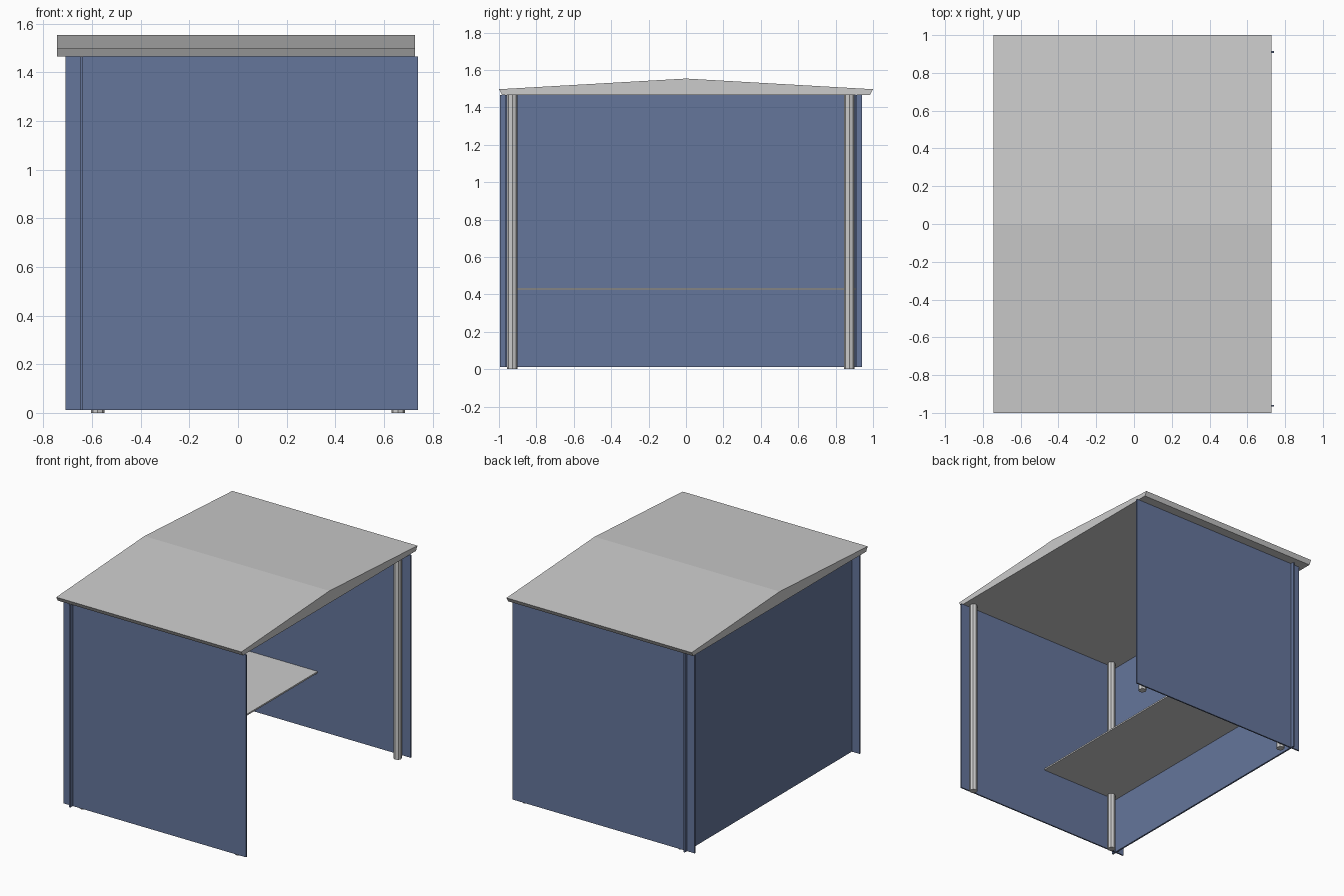
import bpy, bmesh, math

if "Cube" in bpy.data.objects:
    bpy.data.objects.remove(bpy.data.objects["Cube"])


def make_object(name, bm, mat=None):
    bmesh.ops.recalc_face_normals(bm, faces=bm.faces)
    mesh = bpy.data.meshes.new(name)
    bm.to_mesh(mesh)
    bm.free()
    ob = bpy.data.objects.new(name, mesh)
    bpy.context.collection.objects.link(ob)
    if mat:
        mesh.materials.append(mat)
    return ob


def box(name, x, y, z, mat=None):
    bm = bmesh.new()
    bmesh.ops.create_cube(bm, size=1)
    for v in bm.verts:
        for i, (lo, hi) in enumerate((x, y, z)):
            v.co[i] = lo if v.co[i] < 0 else hi
    return make_object(name, bm, mat)


blue = bpy.data.materials.new("blue_panel")
blue.diffuse_color = (0.13, 0.18, 0.33, 1)
blue.use_nodes = True
blue.node_tree.nodes["Principled BSDF"].inputs["Base Color"].default_value = blue.diffuse_color

# Three thin wall panels that cross at the corners; the +x side is open
WALL_Z = (0.012, 1.466)
box("front_wall", (-0.71, 0.74), (-0.967, -0.957), WALL_Z, blue)
box("rear_wall", (-0.71, 0.74), (0.905, 0.915), WALL_Z, blue)
box("left_wall", (-0.649, -0.637), (-0.995, 0.94), WALL_Z, blue)

# Bench shelf spanning the walls
box("bench", (-0.637, 0.0), (-0.957, 0.905), (0.424, 0.435))

# Corner posts reaching the ground
for side, x in (("left", -0.577), ("right", 0.658)):
    for end, y in (("front", -0.928), ("rear", 0.873)):
        bm = bmesh.new()
        bmesh.ops.create_cone(bm, cap_ends=True, segments=8, radius1=0.028,
                              radius2=0.028, depth=1.466)
        bmesh.ops.translate(bm, verts=bm.verts, vec=(x, y, 0.733))
        make_object(f"{end}_{side}_post", bm)

# Low gabled roof: profile in y-z swept along x
profile = [(-0.983, 1.466), (-1, 1.497), (0, 1.554), (1, 1.497), (0.983, 1.466)]
bm = bmesh.new()
cap = bm.faces.new([bm.verts.new((-0.745, y, z)) for y, z in profile])
swept = bmesh.ops.extrude_face_region(bm, geom=[cap], use_keep_orig=True)
bmesh.ops.translate(bm, vec=(1.472, 0, 0),
                    verts=[g for g in swept["geom"] if isinstance(g, bmesh.types.BMVert)])
make_object("roof", bm)
